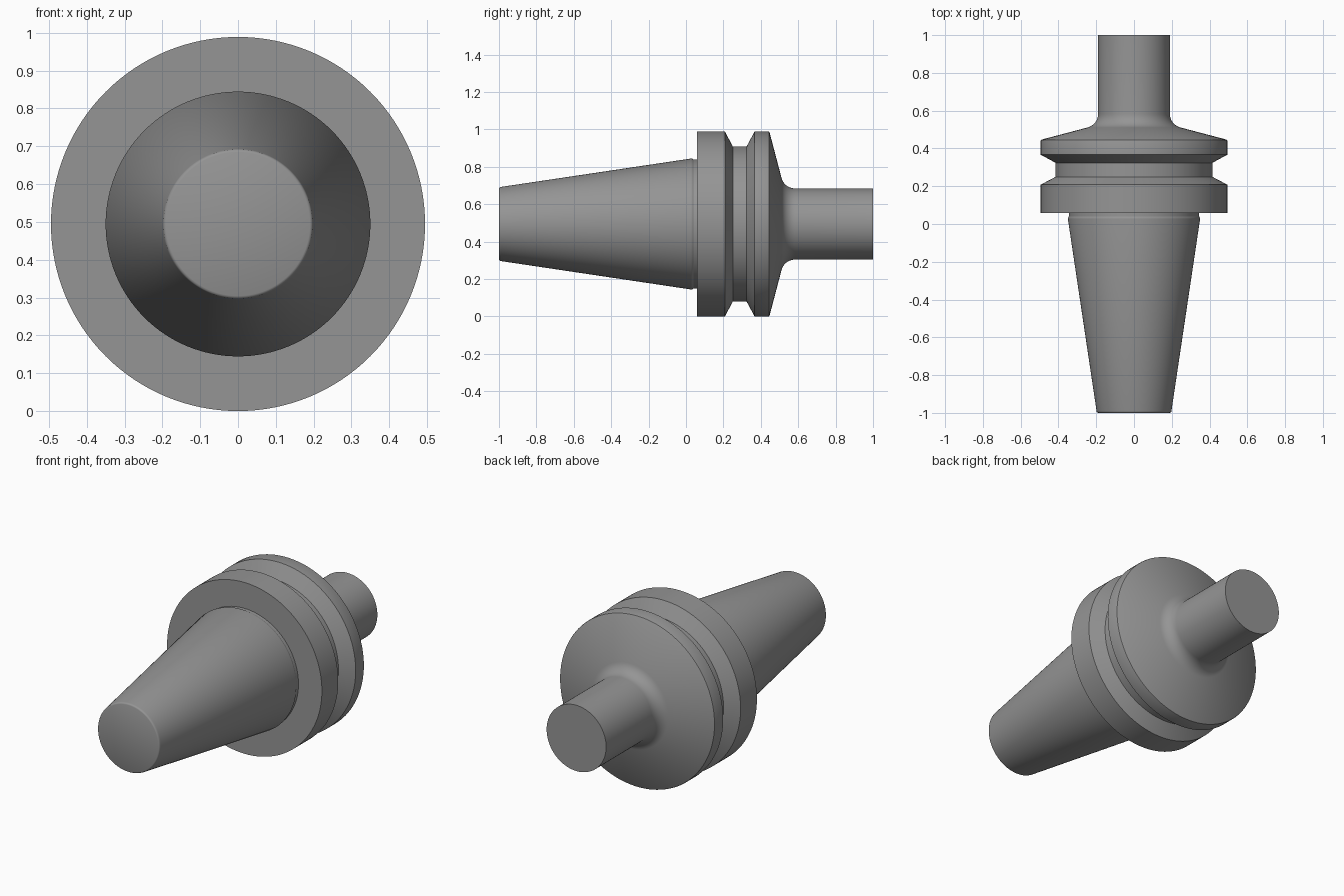
import bpy, bmesh
from math import sin, cos, radians, pi

if "Cube" in bpy.data.objects:
    bpy.data.objects.remove(bpy.data.objects["Cube"])

SEGMENTS = 128
AXIS_Z = 0.4945

# Dark steel
steel = bpy.data.materials.new("dark_steel")
steel.diffuse_color = (0.30, 0.30, 0.30, 1)
steel.use_nodes = True
steel.node_tree.nodes["Principled BSDF"].inputs["Base Color"].default_value = steel.diffuse_color


def lathe(name, profile):
    """Revolve (y, radius) points around the y axis into one closed solid."""
    bm = bmesh.new()
    rings = []
    for y, r in profile:
        rings.append([bm.verts.new((r * cos(2 * pi * i / SEGMENTS), y,
                                    r * sin(2 * pi * i / SEGMENTS)))
                      for i in range(SEGMENTS)])
    for a, b in zip(rings, rings[1:]):
        for i in range(SEGMENTS):
            j = (i + 1) % SEGMENTS
            bm.faces.new((a[i], a[j], b[j], b[i]))
    bm.faces.new(rings[0])
    bm.faces.new(rings[-1])
    bmesh.ops.recalc_face_normals(bm, faces=bm.faces)
    mesh = bpy.data.meshes.new(name)
    bm.to_mesh(mesh)
    bm.free()
    mesh.materials.append(steel)
    obj = bpy.data.objects.new(name, mesh)
    obj.location.z = AXIS_Z
    bpy.context.collection.objects.link(obj)
    bpy.context.view_layer.objects.active = obj
    obj.select_set(True)
    bpy.ops.object.shade_smooth_by_angle(angle=radians(32))
    return obj


# Tapered shank with a rounded small end and a shallow relief under the flange
taper = [(-1, 0.190), (-0.998, 0.1945), (-0.995, 0.197), (-0.988, 0.1985),
         (0.027, 0.350), (0.034, 0.349), (0.040, 0.345), (0.059, 0.345)]

# Flange with V-sided gripper groove
flange = [(0.059, 0.4945), (0.208, 0.4945), (0.250, 0.415),
          (0.324, 0.415), (0.367, 0.4945), (0.440, 0.4945),
          (0.444, 0.493), (0.447, 0.489)]

# Conical shoulder blended by a fillet into the straight nose
fillet = [(0.5835 + 0.075 * cos(radians(a)), 0.265 + 0.075 * sin(radians(a)))
          for a in [195 + 75 * i / 10 for i in range(11)]]
nose = fillet + [(1, 0.19)]

lathe("tapered_tool_holder", taper + flange + nose)
